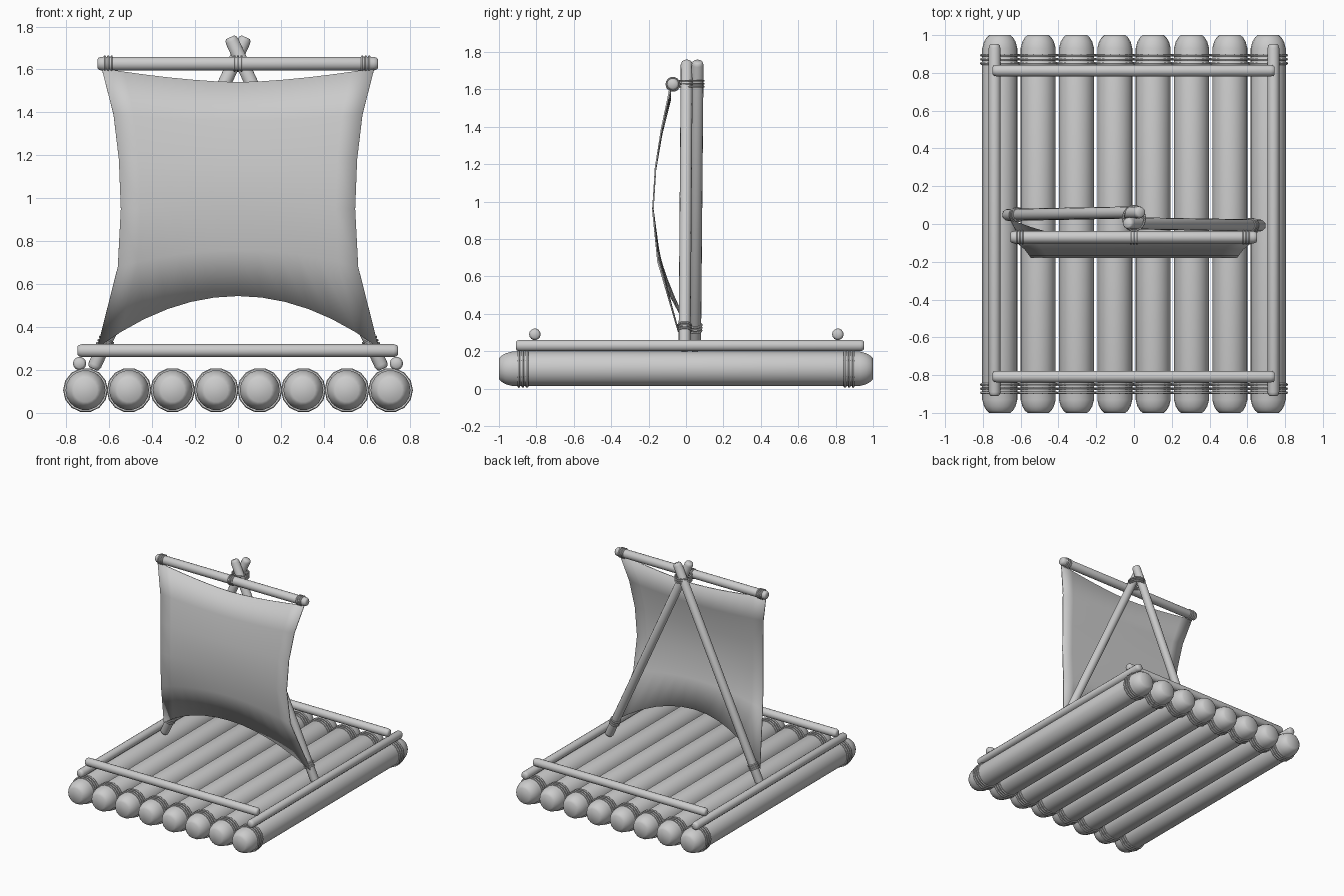
import bpy, bmesh, math
from mathutils import Vector, Matrix

if "Cube" in bpy.data.objects:
    bpy.data.objects.remove(bpy.data.objects["Cube"])


def finish(bm, name, angle=50):
    bmesh.ops.recalc_face_normals(bm, faces=bm.faces)
    me = bpy.data.meshes.new(name)
    bm.to_mesh(me)
    bm.free()
    ob = bpy.data.objects.new(name, me)
    bpy.context.collection.objects.link(ob)
    bpy.ops.object.select_all(action='DESELECT')
    ob.select_set(True)
    bpy.context.view_layer.objects.active = ob
    bpy.ops.object.shade_smooth_by_angle(angle=math.radians(angle))
    return ob


def frame(origin, axis):
    rot = Vector(axis).to_track_quat('Z', 'Y').to_matrix().to_4x4()
    return Matrix.Translation(origin) @ rot


def pole(name, a, b, r, cap, sides=14):
    """Round pole from a to b with rounded ends; cap = [(inset, radius factor)]."""
    a, b = Vector(a), Vector(b)
    length = (b - a).length
    prof = [(d, r * f) for d, f in cap]
    prof += [(length - d, q) for d, q in reversed(prof)]
    m = frame(a, b - a)
    bm = bmesh.new()
    rings = []
    for h, q in prof:
        rings.append([bm.verts.new(m @ Vector((q * math.cos(t), q * math.sin(t), h)))
                      for t in (2 * math.pi * i / sides for i in range(sides))])
    for lo, hi in zip(rings, rings[1:]):
        for i in range(sides):
            j = (i + 1) % sides
            bm.faces.new((lo[i], lo[j], hi[j], hi[i]))
    bm.faces.new(rings[0])
    bm.faces.new(rings[-1])
    return finish(bm, name)


def lashing(name, centre, axis, rx, ry, thick, gap, sides=14, count=3):
    """Stack of rope rings around an axis."""
    axis = Vector(axis).normalized()
    bm = bmesh.new()
    n = 6
    for k in range(count):
        m = frame(Vector(centre) + axis * gap * (k - (count - 1) / 2), axis)
        grid = []
        for i in range(sides):
            t = 2 * math.pi * i / sides
            row = []
            for j in range(n):
                p = 2 * math.pi * j / n
                o = thick * math.cos(p)
                row.append(bm.verts.new(m @ Vector(((rx + o) * math.cos(t), (ry + o) * math.sin(t),
                                                    thick * math.sin(p)))))
            grid.append(row)
        for i in range(sides):
            for j in range(n):
                u, v = (i + 1) % sides, (j + 1) % n
                bm.faces.new((grid[i][j], grid[u][j], grid[u][v], grid[i][v]))
    return finish(bm, name)


LOG_CAP = [(0, 0.6), (0.012, 0.75), (0.035, 0.9), (0.07, 1)]
POLE_CAP = [(0, 0.65), (0.006, 0.86), (0.02, 1)]

# Deck logs, each with rope at both ends
for i in range(8):
    x = (i - 3.5) * 0.203
    pole(f"deck_log_{i + 1}", (x, -1, 0.106), (x, 1, 0.106), 0.093, LOG_CAP, 18)
    for end, y in (("front", -0.872), ("back", 0.872)):
        lashing(f"log_rope_{end}_{i + 1}", (x, y, 0.106), (0, 1, 0), 0.0965, 0.0965, 0.008, 0.022)

# Side rails and cross poles
for side, s in (("left", -1), ("right", 1)):
    pole(f"side_rail_{side}", (s * 0.738, -0.91, 0.23), (s * 0.738, 0.952, 0.23), 0.031, POLE_CAP)
for end, y in (("front", -0.808), ("back", 0.812)):
    pole(f"cross_pole_{end}", (-0.748, y, 0.29), (0.745, y, 0.29), 0.031, POLE_CAP)

# Crossed mast poles with rope near the feet
for side, s, y0, y1 in (("left", -1, 0.048, 0.062), ("right", 1, -0.008, 0.004)):
    foot, top = Vector((s * 0.675, y0, 0.205)), Vector((-s * 0.036, y1, 1.75))
    pole(f"mast_pole_{side}", foot, top, 0.032, POLE_CAP)
    lashing(f"mast_foot_rope_{side}", foot.lerp(top, 0.078), top - foot, 0.034, 0.034, 0.006, 0.016)
lashing("mast_top_rope", (0, 0.03, 1.63), (0, 0, 1), 0.058, 0.066, 0.006, 0.016)

# Yard with its ropes
pole("yard", (-0.655, -0.07, 1.627), (0.652, -0.07, 1.627), 0.033, POLE_CAP)
for name, x in (("left", -0.605), ("middle", 0), ("right", 0.595)):
    lashing(f"yard_rope_{name}", (x, -0.07, 1.627), (1, 0, 0), 0.034, 0.034, 0.006, 0.016)

# Billowing sail: rows of (half width, middle z, edge z, y)
ROWS = [(0.635, 1.54, 1.605, -0.085), (0.58, 1.36, 1.39, -0.13), (0.555, 1.17, 1.18, -0.163),
        (0.546, 0.96, 0.95, -0.177), (0.56, 0.76, 0.68, -0.15), (0.655, 0.545, 0.305, -0.11)]
COLS = 12
bm = bmesh.new()
grid = []
for r, (w, zm, ze, y) in enumerate(ROWS):
    row = []
    for c in range(COLS + 1):
        t = 2 * c / COLS - 1
        yy = y
        if r == len(ROWS) - 1:  # lower corners reach back to the mast feet
            yy += ((0.04 if t > 0 else -0.0) + (0.13 if t < 0 else 0.03)) * t * t
        z = zm + (ze - zm) * abs(t) ** (1.6 if r == 0 else 2)
        row.append(bm.verts.new((w * t, yy, z)))
    grid.append(row)
for a, b in zip(grid, grid[1:]):
    for c in range(COLS):
        bm.faces.new((a[c], a[c + 1], b[c + 1], b[c]))
sail = finish(bm, "sail", 60)
sol = sail.modifiers.new("thickness", 'SOLIDIFY')
sol.thickness = 0.008
sol.offset = 0
